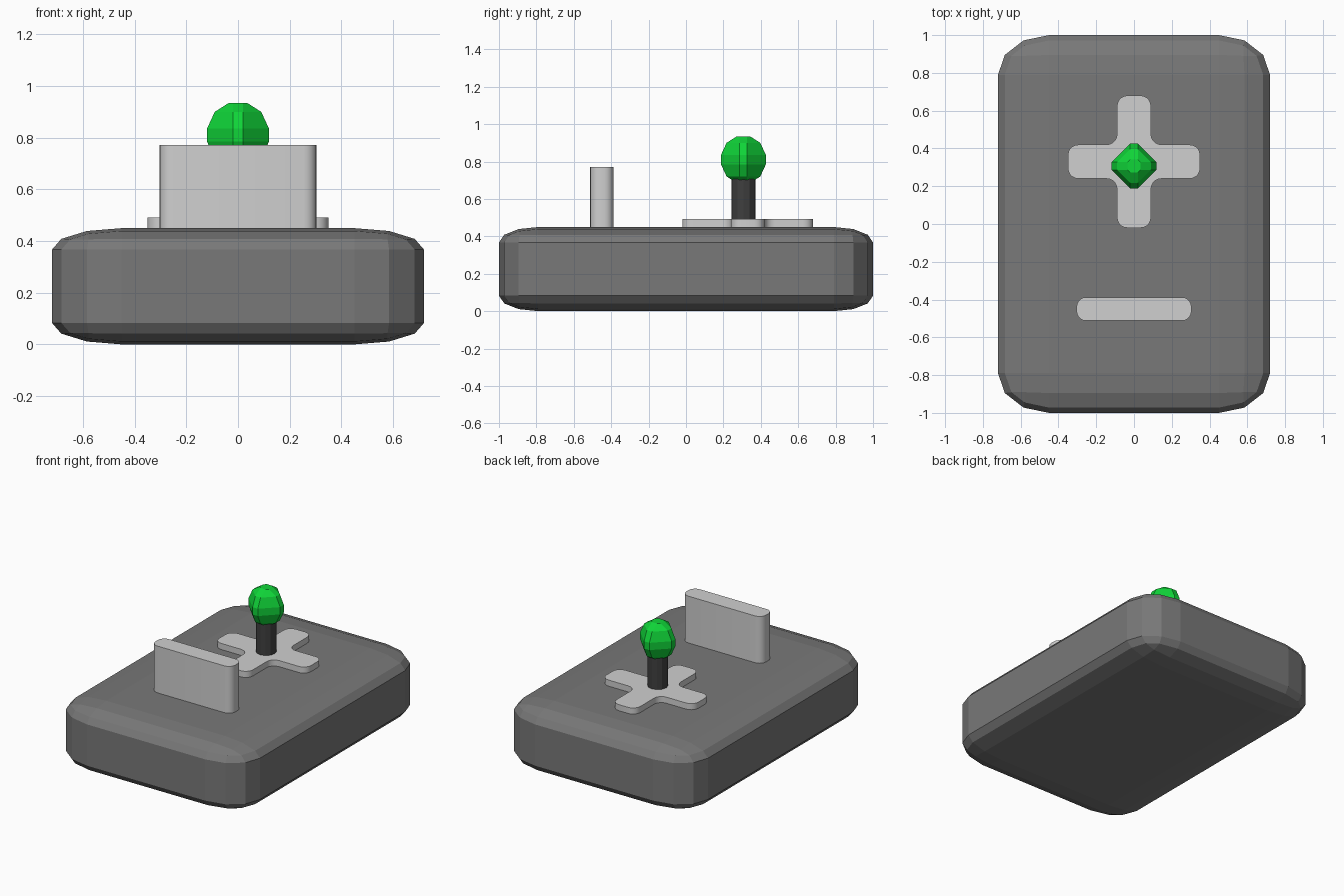
import bpy
import bmesh
import math
from mathutils import Vector

cube = bpy.data.objects.get("Cube")
if cube:
    bpy.data.objects.remove(cube, do_unlink=True)


def make_material(name, rgb):
    mat = bpy.data.materials.new(name)
    mat.use_nodes = True
    color = (*rgb, 1.0)
    mat.diffuse_color = color
    mat.node_tree.nodes["Principled BSDF"].inputs["Base Color"].default_value = color
    return mat


body_grey = make_material("body grey", (0.19, 0.19, 0.19))
light_grey = make_material("light grey", (0.63, 0.63, 0.63))
stem_grey = make_material("stem dark grey", (0.05, 0.05, 0.05))
green = make_material("knob green", (0.005, 0.66, 0.04))


def finish(bm, name, mat, smooth=False):
    bmesh.ops.recalc_face_normals(bm, faces=bm.faces)
    mesh = bpy.data.meshes.new(name)
    bm.to_mesh(mesh)
    bm.free()
    mesh.materials.append(mat)
    obj = bpy.data.objects.new(name, mesh)
    bpy.context.collection.objects.link(obj)
    if smooth:
        bpy.ops.object.select_all(action='DESELECT')
        obj.select_set(True)
        bpy.context.view_layer.objects.active = obj
        bpy.ops.object.shade_smooth_by_angle(angle=math.radians(35))
    return obj


def rounded_prism(name, outline, radius, z0, z1, mat):
    """Extrude a flat outline whose corners are rounded."""
    bm = bmesh.new()
    bm.faces.new([bm.verts.new((x, y, z0)) for x, y in outline])
    bmesh.ops.bevel(bm, geom=bm.verts[:], offset=radius, segments=5,
                    profile=0.5, affect='VERTICES')
    top = bmesh.ops.extrude_face_region(bm, geom=bm.faces[:])["geom"]
    bmesh.ops.translate(bm, vec=(0, 0, z1 - z0),
                        verts=[v for v in top if isinstance(v, bmesh.types.BMVert)])
    finish(bm, name, mat, smooth=True)


# Body: a bevelled block, stretched so the rounding differs per axis
half = Vector((0.72, 1.0, 0.225))
rounding = Vector((0.27, 0.21, 0.083))
bm = bmesh.new()
bmesh.ops.create_cube(bm, size=2.0)
bmesh.ops.scale(bm, vec=[h / r for h, r in zip(half, rounding)], verts=bm.verts)
bmesh.ops.bevel(bm, geom=bm.edges[:], offset=1.0, segments=3,
                profile=0.5, affect='EDGES')
bmesh.ops.scale(bm, vec=rounding, verts=bm.verts)
bmesh.ops.translate(bm, vec=(0, 0, half.z), verts=bm.verts)
finish(bm, "body", body_grey)

# Cross plate under the stick
a, b, cy = 0.09, 0.35, 0.33
quarter = [(b, -a), (b, a), (a, a)]
cross = []
for i in range(4):
    c, s = round(math.cos(i * math.pi / 2)), round(math.sin(i * math.pi / 2))
    cross += [(x * c - y * s, x * s + y * c + cy) for x, y in quarter]
rounded_prism("cross_plate", cross, 0.055, 0.44, 0.492, light_grey)

# Upright paddle
w, y0, y1 = 0.304, -0.512, -0.388
rounded_prism("paddle", [(-w, y0), (w, y0), (w, y1), (-w, y1)], 0.05,
              0.44, 0.772, light_grey)

# Stick stem
stick_y = 0.307
bm = bmesh.new()
bmesh.ops.create_cone(bm, cap_ends=True, segments=12, radius1=0.065,
                      radius2=0.065, depth=0.25)
bmesh.ops.translate(bm, vec=(0, stick_y, 0.585), verts=bm.verts)
finish(bm, "stick_stem", stem_grey)

# Stick knob: stacked rings, each a diamond with clipped tips
bm = bmesh.new()
rings = []
for r, z in [(0.035, 0.685), (0.09, 0.72), (0.12, 0.785),
             (0.12, 0.835), (0.09, 0.9), (0.035, 0.935)]:
    t = 0.02
    loop = [(r, -t), (r, t), (t, r), (-t, r), (-r, t), (-r, -t), (-t, -r), (t, -r)]
    rings.append([bm.verts.new((x, y + stick_y, z)) for x, y in loop])
for low, high in zip(rings, rings[1:]):
    for i in range(8):
        j = (i + 1) % 8
        bm.faces.new((low[i], low[j], high[j], high[i]))
bm.faces.new(rings[0])
bm.faces.new(rings[-1])
finish(bm, "stick_knob", green)
